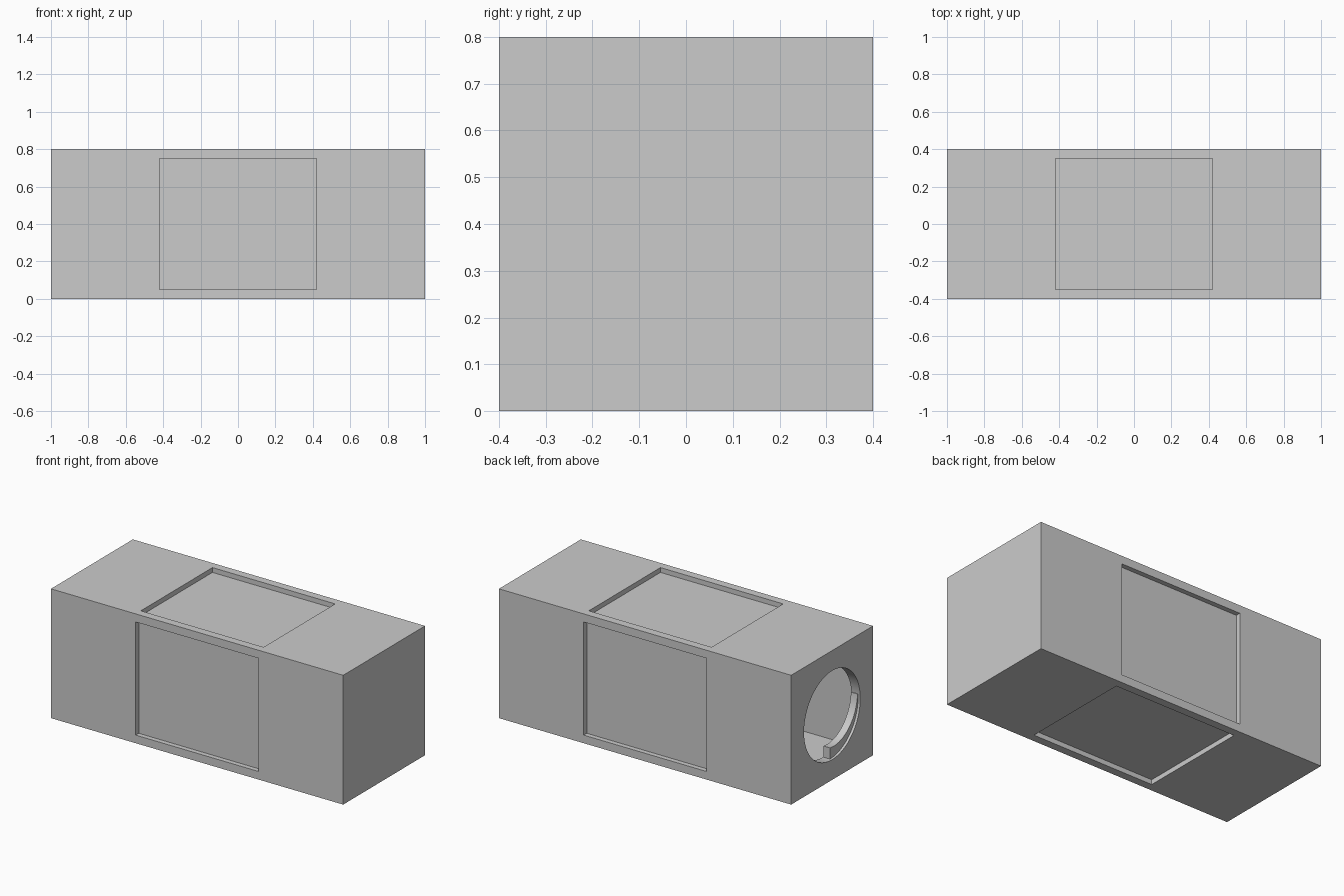
import bpy, bmesh, math
from mathutils import Matrix, Vector

if "Cube" in bpy.data.objects:
    bpy.data.objects.remove(bpy.data.objects["Cube"])

MID = 0.4          # height of the long axis
HOLE_R = 0.275


def new_object(name, bm):
    bmesh.ops.recalc_face_normals(bm, faces=bm.faces)
    mesh = bpy.data.meshes.new(name)
    bm.to_mesh(mesh)
    bm.free()
    obj = bpy.data.objects.new(name, mesh)
    bpy.context.collection.objects.link(obj)
    return obj


def box(name, centre, size):
    bm = bmesh.new()
    bmesh.ops.create_cube(bm, size=1)
    for v in bm.verts:
        v.co = Vector(centre) + Vector(v.co[i] * size[i] for i in range(3))
    return new_object(name, bm)


def carve(target, cutter):
    mod = target.modifiers.new("carve", 'BOOLEAN')
    mod.operation = 'DIFFERENCE'
    mod.solver = 'EXACT'
    mod.object = cutter
    bpy.context.view_layer.objects.active = target
    bpy.ops.object.modifier_apply(modifier=mod.name)
    bpy.data.objects.remove(cutter)


# Long square block
block = box("hollow_block", (0, 0, MID), (2, 0.8, 0.8))

# Shallow panel recess on each of the four long sides
for i in range(4):
    a = i * math.pi / 2
    panel = box("panel_cutter", (0, 0, 0.42), (0.84, 0.7, 0.1))
    panel.data.transform(Matrix.Translation((0, 0, MID)) @ Matrix.Rotation(a, 4, 'X'))
    carve(block, panel)

# Inner cavity
carve(block, box("cavity_cutter", (0, 0, MID), (1.88, 0.7, 0.7)))

# Round opening in the left end
bm = bmesh.new()
bmesh.ops.create_cone(bm, cap_ends=True, segments=64, radius1=HOLE_R, radius2=HOLE_R, depth=0.3,
                      matrix=Matrix.Translation((-1, 0, MID)) @ Matrix.Rotation(math.pi / 2, 4, 'Y'))
carve(block, new_object("opening_cutter", bm))

# Tapered locking lip inside the opening, from its bottom round to the front
bm = bmesh.new()
rings = []
STEPS = 20
for i in range(STEPS + 1):
    t = i / STEPS
    a = -math.pi / 2 - t * math.radians(95)
    inner = HOLE_R - 0.065 * (1 - t) - 0.004
    rings.append([bm.verts.new((x, r * math.cos(a), MID + r * math.sin(a)))
                  for x, r in ((-0.985, inner), (-0.94, inner),
                               (-0.94, HOLE_R), (-0.985, HOLE_R))])
for p, q in zip(rings, rings[1:]):
    for j in range(4):
        k = (j + 1) % 4
        bm.faces.new((p[j], p[k], q[k], q[j]))
bm.faces.new(rings[0])
bm.faces.new(rings[-1])
lip = new_object("opening_lip", bm)

# Smooth the curved surfaces, keep the edges crisp
for obj in (block, lip):
    bpy.ops.object.select_all(action='DESELECT')
    obj.select_set(True)
    bpy.context.view_layer.objects.active = obj
    bpy.ops.object.shade_smooth_by_angle(angle=math.radians(30))
